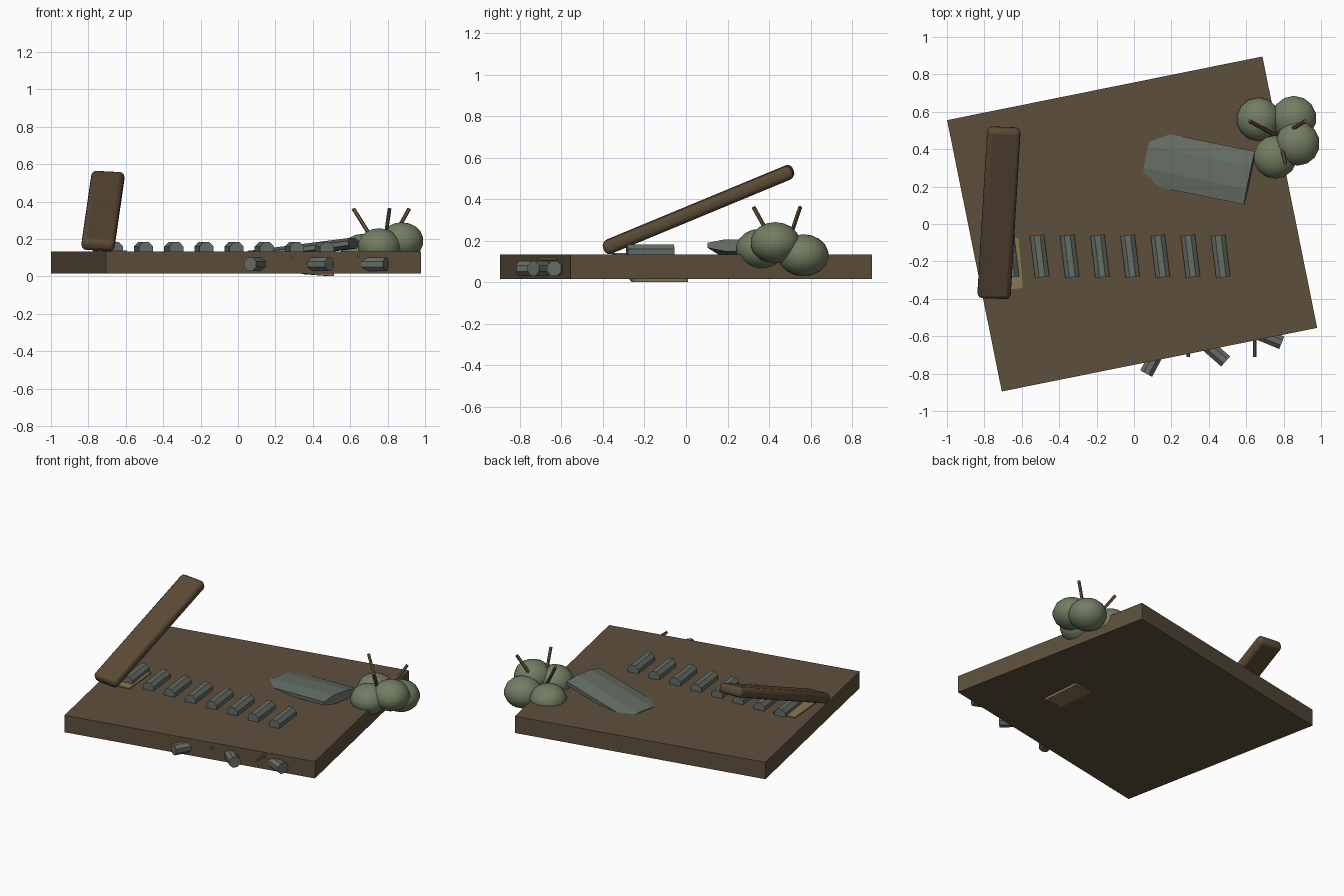
import bpy
from math import radians, pi, cos
from mathutils import Vector, Matrix

if "Cube" in bpy.data.objects:
    bpy.data.objects.remove(bpy.data.objects["Cube"])


def material(name, rgb):
    m = bpy.data.materials.new(name)
    m.use_nodes = True
    m.diffuse_color = (*rgb, 1)
    m.node_tree.nodes["Principled BSDF"].inputs["Base Color"].default_value = (*rgb, 1)
    return m


EARTH = material("earth brown", (0.11, 0.08, 0.045))
BARK = material("dark bark", (0.105, 0.069, 0.036))
STONE = material("grey stone", (0.13, 0.15, 0.13))
LEAF = material("sage green", (0.17, 0.205, 0.125))
TAN = material("tan wood", (0.25, 0.18, 0.08))
TWIG = material("twig brown", (0.17, 0.11, 0.05))


def finish(name, mat, bevel=0, smooth=False):
    ob = bpy.context.object
    ob.name = name
    ob.data.materials.append(mat)
    if bevel:
        bpy.ops.object.transform_apply(location=False, rotation=False, scale=True)
        mod = ob.modifiers.new("rounded edges", "BEVEL")
        mod.width, mod.segments = bevel, 3
    if smooth:
        bpy.ops.object.shade_smooth_by_angle(angle=radians(50))
    return ob


def box(name, mat, loc, size, rot=(0, 0, 0), bevel=0):
    bpy.ops.mesh.primitive_cube_add(size=1, location=loc, rotation=[radians(a) for a in rot])
    bpy.context.object.scale = size
    return finish(name, mat, bevel, bool(bevel))


def rod(name, mat, start, end, radius, sides=8, flat=(1, 1)):
    """Prism between two points, with a flat face on top and a scalable section."""
    a, b = Vector(start), Vector(end)
    axis = (b - a).normalized()
    side = axis.cross(Vector((0, 0, 1))).normalized()
    frame = Matrix((side, axis.cross(side), axis)).transposed().to_4x4()
    bpy.ops.mesh.primitive_cylinder_add(vertices=sides, radius=radius / cos(pi / sides),
                                        depth=(b - a).length)
    ob = bpy.context.object
    ob.data.transform(Matrix.Rotation(pi / sides, 4, "Z"))
    ob.data.transform(Matrix.Diagonal((flat[0], flat[1], 1, 1)))
    ob.data.transform(frame)
    ob.location = (a + b) / 2
    return finish(name, mat)


# Ground slab
box("ground_slab", EARTH, (-0.01, 0, 0.074), (1.72, 1.48, 0.117), (0, 0, 11.4))

# Leaning plank with rounded edges
box("leaning_plank", BARK, (-0.722, 0.06, 0.35), (0.178, 0.985, 0.068), (22.5, 3, -2.2), 0.026)

# Small planks sunk into the top and the underside
box("top_plank", TAN, (-0.685, -0.215, 0.125), (0.16, 0.27, 0.03), (0, 0, 5))
box("underside_plank", TAN, (0.427, -0.132, 0.022), (0.15, 0.27, 0.03), (0, 4.5, 5))

# Row of half-buried faceted stones
half = Vector((-0.0137, 0.112, 0))
for i in range(8):
    c = Vector((-0.666 + 0.1613 * i, -0.172, 0.145))
    rod(f"path_stone_{i + 1}", STONE, c - half, c + half, 0.038)

# Stones poking out of the front edge
for i, (tip, run) in enumerate([((0.065, -0.80), (0.47, 0.88)),
                                ((0.49, -0.735), (-0.75, 0.66)),
                                ((0.79, -0.635), (-0.92, 0.38))]):
    p = Vector((*tip, 0.066))
    rod(f"edge_stone_{i + 1}", STONE, p, p + 0.225 * Vector((*run, 0)), 0.036)

# Roots poking out between the edge stones
rod("root_1", TWIG, (0.29, -0.71, 0.10), (0.29, -0.55, 0.10), 0.008, 6)
rod("root_2", TWIG, (0.645, -0.71, 0.112), (0.645, -0.55, 0.112), 0.008, 6)

# Broad flattened stone, tilted out of the ground
rod("flat_stone", STONE, (0.067, 0.358, 0.108), (0.618, 0.246, 0.178), 0.145, 8, (1, 0.2))

# Bush made of squashed balls
for i, (loc, r) in enumerate([((0.665, 0.56, 0.13), 0.118), ((0.855, 0.565, 0.13), 0.122),
                              ((0.875, 0.43, 0.19), 0.12), ((0.755, 0.358, 0.16), 0.118)]):
    bpy.ops.mesh.primitive_uv_sphere_add(segments=14, ring_count=9, radius=r, location=loc)
    bpy.context.object.scale.z = 0.83
    finish(f"bush_ball_{i + 1}", LEAF, smooth=True)

# Twigs rising from the bush
for i, tip in enumerate([(0.617, 0.55, 0.362), (0.915, 0.55, 0.362), (0.81, 0.325, 0.362)]):
    rod(f"bush_twig_{i + 1}", TWIG, (0.775, 0.465, 0.11), tip, 0.009, 6)
